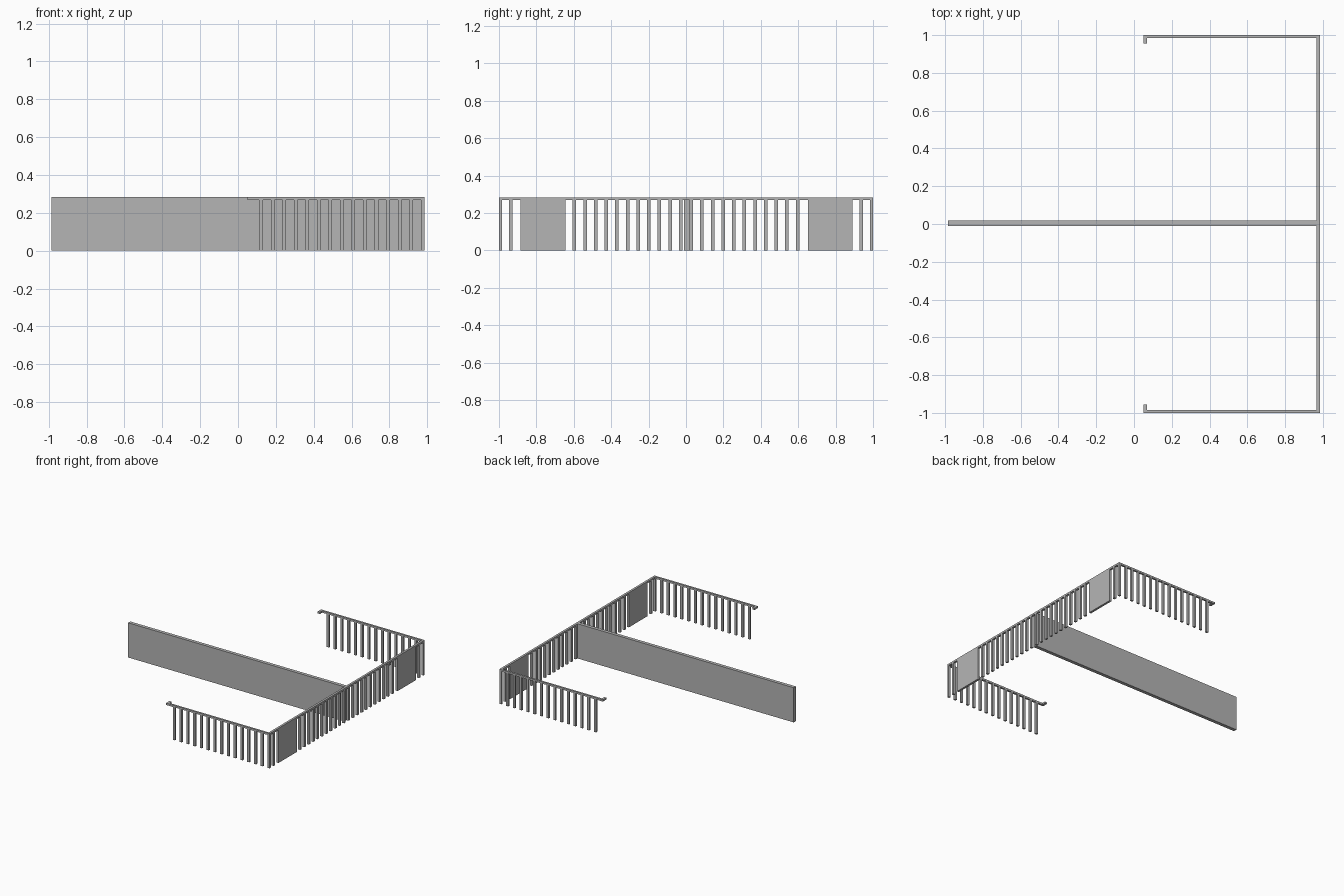
import bpy

cube = bpy.data.objects.get("Cube")
if cube:
    bpy.data.objects.remove(cube)

GREY = (0.46, 0.46, 0.46, 1)
mat = bpy.data.materials.new("stone_grey")
mat.use_nodes = True
mat.diffuse_color = GREY
mat.node_tree.nodes["Principled BSDF"].inputs["Base Color"].default_value = GREY


def box(name, x, y, z):
    """Axis-aligned box from three (low, high) ranges."""
    bpy.ops.mesh.primitive_cube_add(size=1, location=[sum(r) / 2 for r in (x, y, z)])
    ob = bpy.context.object
    ob.name = name
    ob.scale = [r[1] - r[0] for r in (x, y, z)]
    bpy.ops.object.transform_apply(location=False, rotation=False, scale=True)
    ob.data.materials.append(mat)
    return ob


def post_row(name, first, count, step, axis):
    """Row of square posts repeated along one axis."""
    post = box(name, *first)
    mod = post.modifiers.new("repeat", 'ARRAY')
    mod.count = count
    mod.use_relative_offset = False
    mod.use_constant_offset = True
    mod.constant_offset_displace = [step if a == axis else 0 for a in "xyz"]


TOP, UNDER = 0.283, 0.268
OUT, IN = 0.985, 0.967
POST = (0, UNDER)
RAIL = (UNDER, TOP)
SIDE = (IN, OUT)

# Long dividing wall
box("dividing_wall", (-OUT, IN), (-0.01, 0.018), (0, TOP))

# Front and back fences, with short returns at the free ends
for name, s in (("front", -1), ("back", 1)):
    span = tuple(sorted((s * 0.984, s)))
    box(name + "_rail", (0.05, OUT), span, RAIL)
    box(name + "_rail_return", (0.05, 0.07), sorted((s * 0.955, s * 0.984)), RAIL)
    post_row(name + "_post", ((0.112, 0.131), span, POST), 15, 0.061, "x")

# Side fence: rail broken by the full-height front panel
box("side_rail", SIDE, (-0.645, 0.984), RAIL)
box("side_rail_front", SIDE, (-0.984, -0.885), RAIL)
box("front_panel", SIDE, (-0.885, -0.645), (0, TOP))
box("back_panel", SIDE, (0.652, 0.87), POST)

# Side posts either side of the panels
STEP = 0.0568
post_row("side_post_front", (SIDE, (-0.947, -0.928), POST), 1, STEP, "y")
post_row("side_post_middle", (SIDE, (-0.606, -0.587), POST), 22, STEP, "y")
post_row("side_post_back", (SIDE, (0.87, 0.889), POST), 2, STEP, "y")
